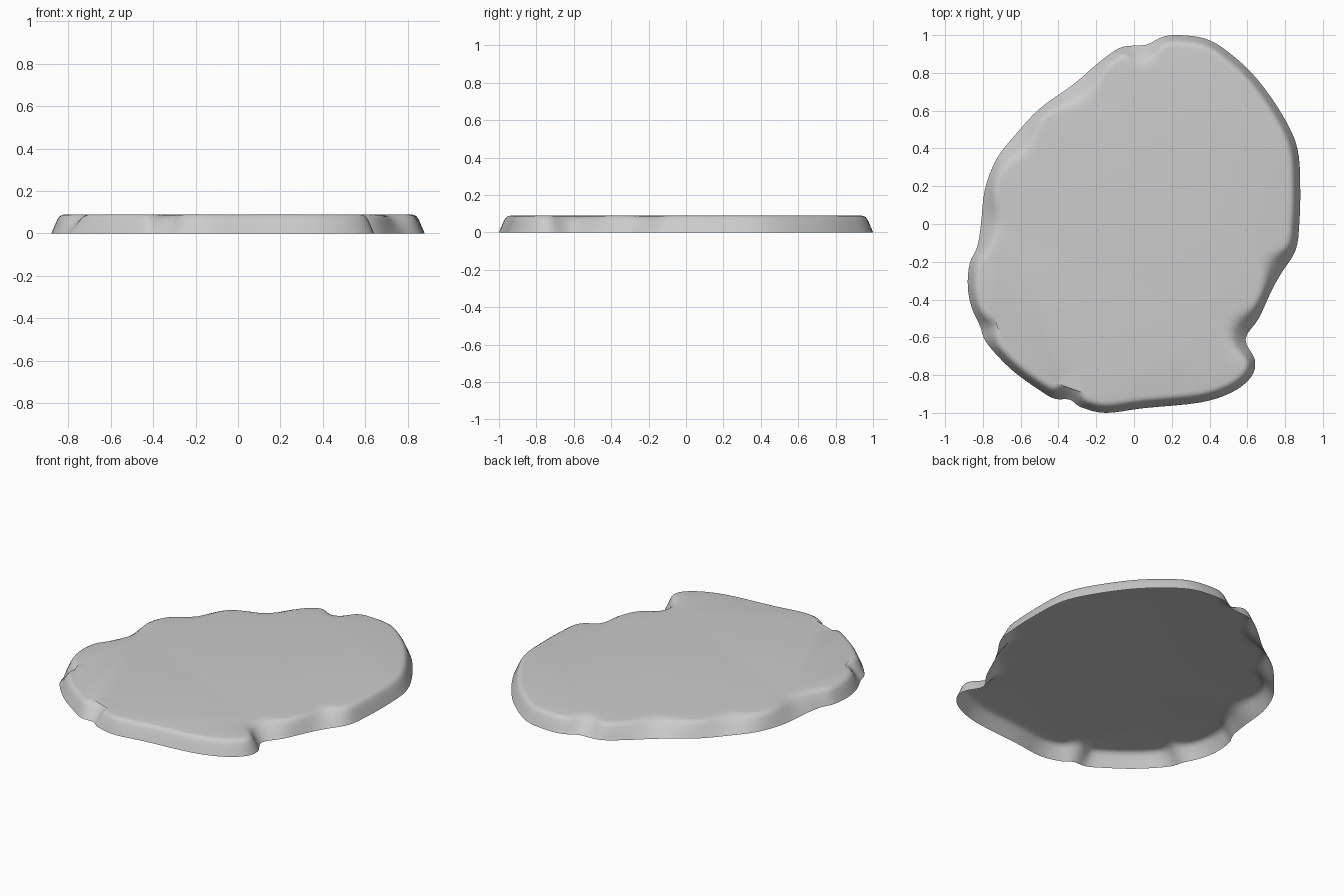
import bpy
import bmesh
import math
from mathutils import Vector

default_cube = bpy.data.objects.get("Cube")
if default_cube:
    bpy.data.objects.remove(default_cube, do_unlink=True)

# Irregular footprint of the slab, counter-clockwise from the back
OUTLINE = [
    (.24, 1), (.15, .99), (.07, .95), (0, .945), (-.08, .93), (-.18, .86),
    (-.32, .74), (-.5, .61), (-.63, .47), (-.73, .34), (-.79, .18), (-.81, 0),
    (-.83, -.12), (-.87, -.21), (-.88, -.33), (-.86, -.44), (-.815, -.54),
    (-.78, -.63), (-.65, -.77), (-.5, -.88), (-.42, -.925), (-.34, -.93),
    (-.28, -.97), (-.15, -1), (.05, -.975), (.35, -.945), (.52, -.89),
    (.62, -.81), (.64, -.72), (.59, -.61), (.66, -.5), (.73, -.35),
    (.78, -.26), (.855, -.14), (.875, 0), (.88, .2), (.865, .4), (.79, .57),
    (.65, .77), (.5, .91), (.38, .98),
]
# Side profile: inset from the footprint, height
PROFILE = [(0, 0), (.015, .035), (.028, .065), (.038, .08), (.05, .087), (.065, .09)]
# Worn places where the rim slopes in further: x, y, radius
WORN_SPOTS = [
    (-.32, .74, .13), (-.64, .46, .13), (-.81, .02, .13), (.03, .94, .07),
    (.79, -.24, .09), (.62, -.57, .09), (-.8, -.58, .06), (-.36, -.93, .06),
]
WEAR = 1.3
STEPS = 4


def smooth_loop(points, steps):
    """Closed Catmull-Rom curve through the points."""
    pts = [Vector(p) for p in points]
    count = len(pts)
    result = []
    for i in range(count):
        a, b, c, d = (pts[(i + k) % count] for k in (-1, 0, 1, 2))
        for s in range(steps):
            t = s / steps
            result.append(0.5 * (2 * b + (c - a) * t + (2 * a - 5 * b + 4 * c - d) * t * t
                                 + (3 * b - a - 3 * c + d) * t ** 3))
    return result


def inward_offsets(loop, reach):
    """Inward directions averaged over neighbours, longer at the worn spots."""
    count = len(loop)
    offsets = []
    for i, point in enumerate(loop):
        along = loop[(i + reach) % count] - loop[i - reach]
        wear = max(math.exp(-((point - Vector((x, y))).length / r) ** 2)
                   for x, y, r in WORN_SPOTS)
        offsets.append(Vector((-along.y, along.x)).normalized() * (1 + WEAR * wear))
    return offsets


def make_material(name, colour):
    mat = bpy.data.materials.new(name)
    mat.use_nodes = True
    mat.diffuse_color = colour
    mat.node_tree.nodes["Principled BSDF"].inputs["Base Color"].default_value = colour
    return mat


# Stacked rings joined into a sloping, rounded rim
footprint = smooth_loop(OUTLINE, STEPS)
offsets = inward_offsets(footprint, 3)
bm = bmesh.new()
rings = []
for inset, height in PROFILE:
    rings.append([bm.verts.new((*(p + o * inset), height)) for p, o in zip(footprint, offsets)])
for low, high in zip(rings, rings[1:]):
    for i in range(len(low)):
        j = (i + 1) % len(low)
        bm.faces.new((low[i], low[j], high[j], high[i]))

# Flat top; the shell stays open underneath
top = bm.faces.new(rings[-1])
bmesh.ops.triangulate(bm, faces=[top])

mesh = bpy.data.meshes.new("stone_slab")
bm.to_mesh(mesh)
bm.free()
slab = bpy.data.objects.new("stone_slab", mesh)
bpy.context.collection.objects.link(slab)
mesh.materials.append(make_material("stone_grey", (0.6, 0.6, 0.6, 1)))

bpy.ops.object.select_all(action="DESELECT")
slab.select_set(True)
bpy.context.view_layer.objects.active = slab
bpy.ops.object.shade_smooth_by_angle(angle=math.radians(60))
